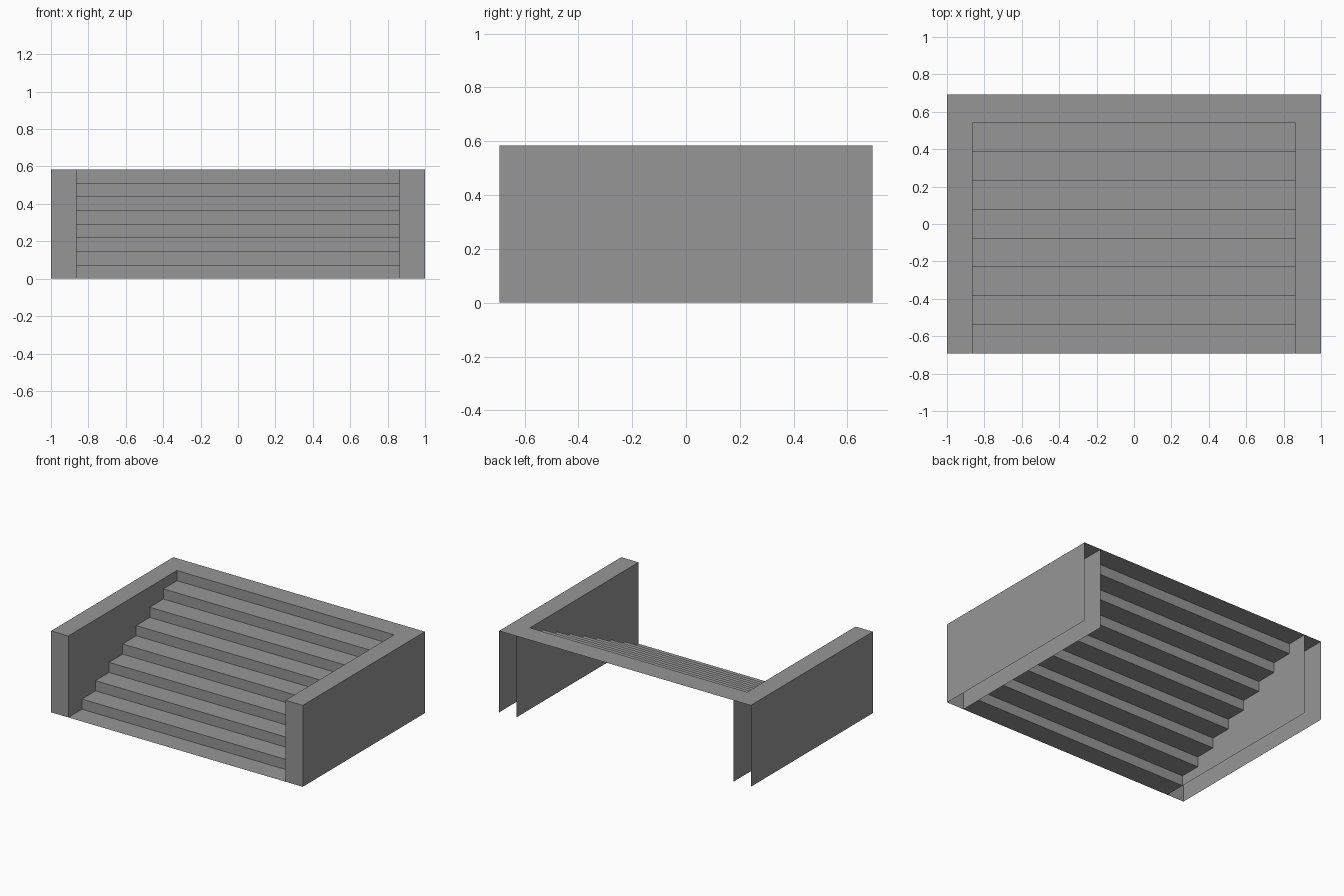
import bpy
import bmesh
from mathutils import Vector

cube = bpy.data.objects.get("Cube")
if cube:
    bpy.data.objects.remove(cube, do_unlink=True)

HALF_WIDTH = 1.0
INNER = 0.863
DEPTH = 0.693
HEIGHT = 0.585
STEPS = 8
TREAD = 2 * DEPTH / (STEPS + 1)
RISER = HEIGHT / STEPS

grey = bpy.data.materials.new("concrete_grey")
grey.use_nodes = True
colour = (0.305, 0.305, 0.305, 1)
grey.diffuse_color = colour
grey.node_tree.nodes["Principled BSDF"].inputs["Base Color"].default_value = colour


def sweep(bm, profile, offset):
    """Sweep an open profile along an offset into a strip of flat faces."""
    near = [bm.verts.new(p) for p in profile]
    far = [bm.verts.new(Vector(p) + Vector(offset)) for p in profile]
    for i in range(len(profile) - 1):
        bm.faces.new((near[i], near[i + 1], far[i + 1], far[i]))


def finish(bm, name):
    bmesh.ops.remove_doubles(bm, verts=bm.verts, dist=0.0001)
    mesh = bpy.data.meshes.new(name)
    bm.to_mesh(mesh)
    bm.free()
    mesh.materials.append(grey)
    bpy.context.collection.objects.link(bpy.data.objects.new(name, mesh))


# Hollow side walls, open underneath and at the back
for name, x0, x1 in (("right_wall", -HALF_WIDTH, -INNER),
                     ("left_wall", INNER, HALF_WIDTH)):
    bm = bmesh.new()
    section = [(x0, -DEPTH, 0), (x0, -DEPTH, HEIGHT),
               (x1, -DEPTH, HEIGHT), (x1, -DEPTH, 0)]
    sweep(bm, section, (0, 2 * DEPTH, 0))
    # Front end cap
    sweep(bm, [section[0], section[3]], (0, 0, HEIGHT))
    finish(bm, name)

# Thin stair shell: a ground-level tread, then risers and treads in turn
path = [(INNER, -DEPTH, 0)]
for i in range(STEPS):
    y = -DEPTH + (i + 1) * TREAD
    path += [(INNER, y, i * RISER), (INNER, y, (i + 1) * RISER)]
bm = bmesh.new()
sweep(bm, path, (-2 * INNER, 0, 0))
finish(bm, "stairs")

# Top landing along the back
bm = bmesh.new()
sweep(bm, [path[-1], (INNER, DEPTH, HEIGHT)], (-2 * INNER, 0, 0))
finish(bm, "top_landing")
